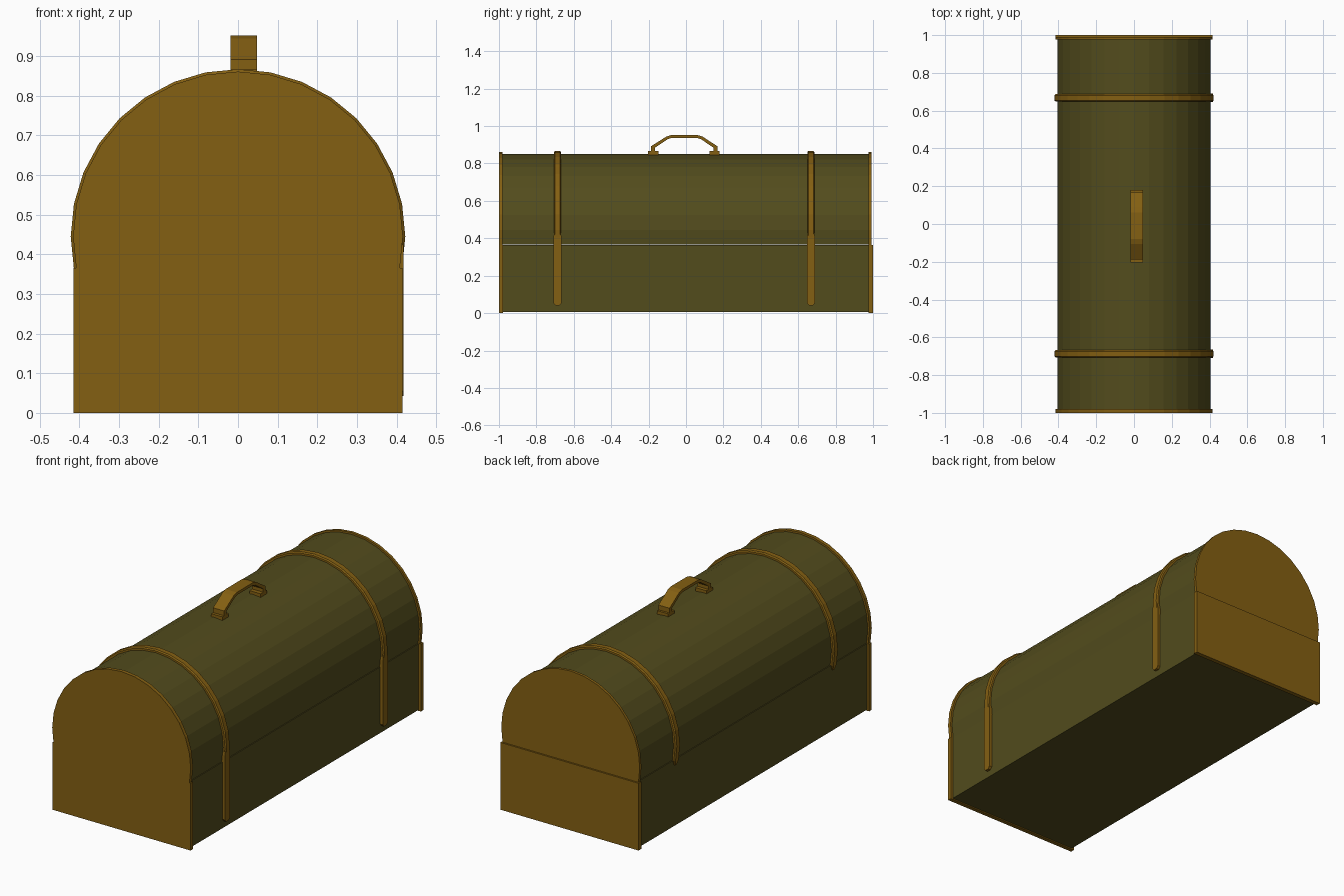
import bpy, bmesh
from math import sin, cos, radians

if "Cube" in bpy.data.objects:
    bpy.data.objects.remove(bpy.data.objects["Cube"])

CZ = 0.445      # centre height of the barrel lid
SEAM = 0.365    # joint between base and lid
STEP = 11.25    # lid facets follow a 32-sided circle


def material(name, color):
    m = bpy.data.materials.new(name)
    m.diffuse_color = color
    m.use_nodes = True
    m.node_tree.nodes["Principled BSDF"].inputs["Base Color"].default_value = m.diffuse_color
    return m


OLIVE = material("olive_canvas", (0.085, 0.072, 0.012, 1))
TAN = material("tan_leather", (0.23, 0.115, 0.006, 1))


def finish(name, bm, mat):
    bmesh.ops.recalc_face_normals(bm, faces=bm.faces)
    me = bpy.data.meshes.new(name)
    bm.to_mesh(me)
    bm.free()
    me.materials.append(mat)
    ob = bpy.data.objects.new(name, me)
    bpy.context.collection.objects.link(ob)
    return ob


def prism(name, pts, axis, a, b, mat):
    """Extrude a 2D outline along an axis from a to b."""
    bm = bmesh.new()
    place = (lambda p, t: (p[0], t, p[1])) if axis == 'Y' else (lambda p, t: (t, p[0], p[1]))
    face = bm.faces.new([bm.verts.new(place(p, a)) for p in pts])
    ext = bmesh.ops.extrude_face_region(bm, geom=[face])
    d = (0, b - a, 0) if axis == 'Y' else (b - a, 0, 0)
    bmesh.ops.translate(bm, vec=d, verts=[v for v in ext['geom'] if isinstance(v, bmesh.types.BMVert)])
    return finish(name, bm, mat)


def sweep(name, rings, mat):
    """Join equal-sized rings into a capped tube."""
    bm = bmesh.new()
    vs = [[bm.verts.new(p) for p in r] for r in rings]
    n = len(vs[0])
    for r0, r1 in zip(vs, vs[1:]):
        for i in range(n):
            bm.faces.new((r0[i], r0[(i + 1) % n], r1[(i + 1) % n], r1[i]))
    bm.faces.new(vs[0])
    bm.faces.new(vs[-1])
    return finish(name, bm, mat)


def lid_outline(r):
    return [(r * cos(radians(STEP * i)), CZ + r * sin(radians(STEP * i))) for i in range(-1, 18)]


def base_outline(w, z0):
    return [(-w, z0), (w, z0), (w, SEAM), (-w, SEAM)]


# Body: base box and barrel lid
prism("trunk_base", base_outline(0.402, 0.006), 'Y', -0.985, 0.985, OLIVE)
prism("trunk_lid", lid_outline(0.406), 'Y', -0.985, 0.98, OLIVE)

# Leather end panels
for tag, lid_y, base_y in (("front", (-1, -0.98), (-1, -0.979)), ("back", (0.976, 0.991), (0.976, 1))):
    prism(tag + "_lid_panel", lid_outline(0.416), 'Y', *lid_y, TAN)
    prism(tag + "_base_panel", base_outline(0.415, 0), 'Y', *base_y, TAN)

# Straps over the lid, with buckled tails on the +x side
for tag, y in (("front", -0.687), ("back", 0.668)):
    rings = []
    for k, a in enumerate([STEP * i for i in range(-1, 18)] + [195]):
        h = 0.01 if a == 195 else 0.019
        c, s = cos(radians(a)), sin(radians(a))
        rings.append([(r * c, y + dy, CZ + r * s) for r, dy in
                      ((0.398, -h), (0.416, -h), (0.422, -h * 0.7), (0.422, h * 0.7), (0.416, h), (0.398, h))])
    sweep(tag + "_lid_strap", rings, TAN)
    w = 0.022
    tail = [(y - w, 0.055), (y - w * 0.5, 0.042), (y + w * 0.5, 0.042), (y + w, 0.055),
            (y + w, 0.405), (y + w * 0.8, 0.428), (y - w * 0.8, 0.428), (y - w, 0.405)]
    prism(tag + "_strap_tail", tail, 'X', 0.395, 0.418, TAN)

# Carry handle: two feet and an arched grip
X0, X1 = -0.019, 0.048
for tag, y0, y1 in (("front", -0.203, -0.148), ("back", 0.125, 0.18)):
    prism(tag + "_handle_foot", [(y0, 0.84), (y1, 0.84), (y1, 0.866), (y0, 0.866)], 'X', X0, X1, TAN)
outer = [(-0.187, 0.855), (-0.187, 0.892), (-0.105, 0.944), (-0.08, 0.952),
         (0.062, 0.952), (0.088, 0.944), (0.168, 0.892), (0.168, 0.855)]
inner = [(0.148, 0.855), (0.148, 0.884), (0.08, 0.93), (0.058, 0.937),
         (-0.076, 0.937), (-0.098, 0.93), (-0.167, 0.884), (-0.167, 0.855)]
sweep("handle_grip", [[(X0, *o), (X1, *o), (X1, *i), (X0, *i)]
                      for o, i in zip(outer, reversed(inner))], TAN)
